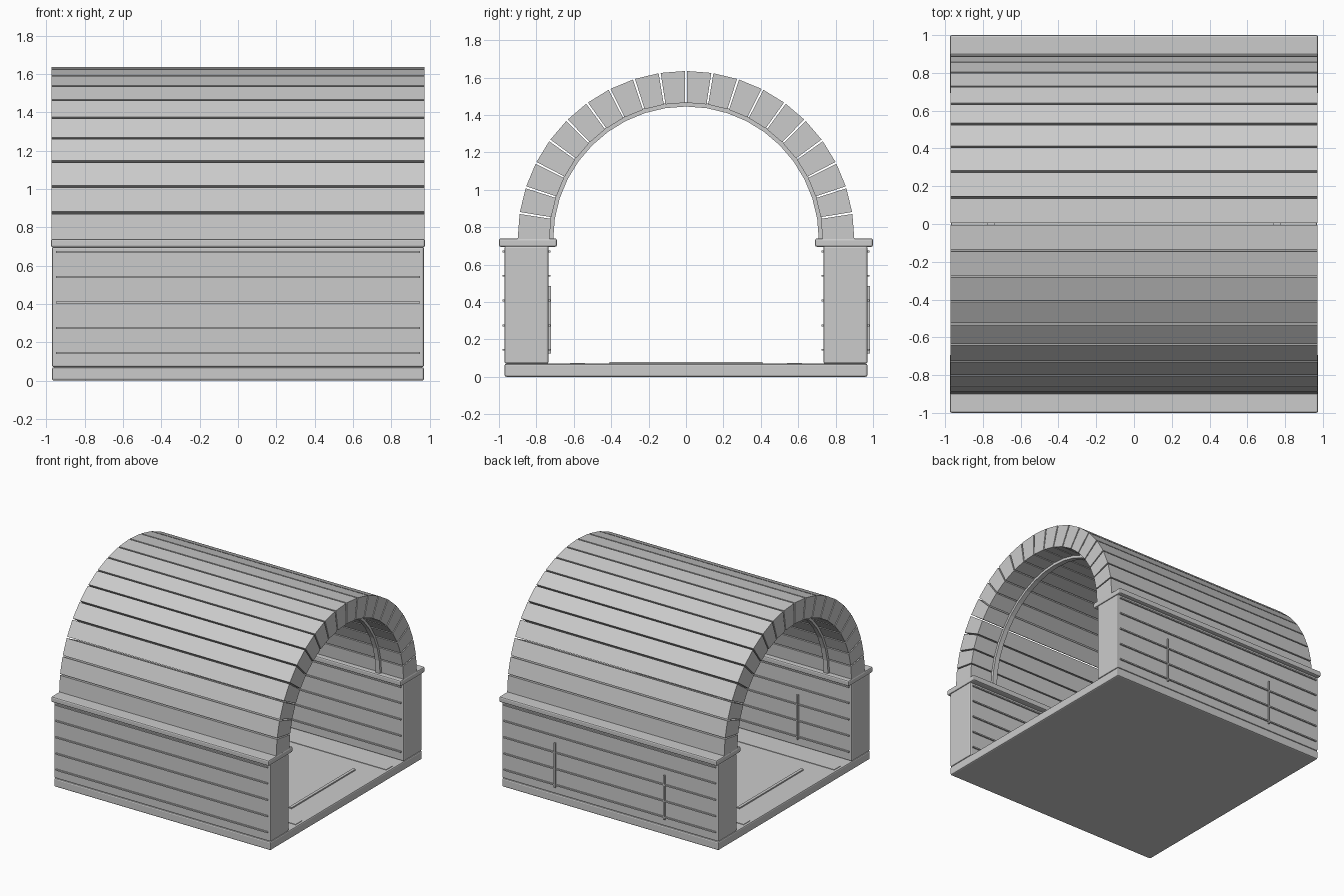
import bpy, bmesh
from math import cos, sin, pi, radians

if "Cube" in bpy.data.objects:
    bpy.data.objects.remove(bpy.data.objects["Cube"])


def make_object(name, bm, bevel=0.0):
    bmesh.ops.recalc_face_normals(bm, faces=bm.faces)
    mesh = bpy.data.meshes.new(name)
    bm.to_mesh(mesh)
    bm.free()
    ob = bpy.data.objects.new(name, mesh)
    bpy.context.collection.objects.link(ob)
    if bevel:
        mod = ob.modifiers.new("edge_bevel", 'BEVEL')
        mod.width = bevel
        mod.segments = 2
    return ob


def add_box(bm, x0, x1, y0, y1, z0, z1):
    verts = bmesh.ops.create_cube(bm, size=1)['verts']
    for v in verts:
        v.co.x = x1 if v.co.x > 0 else x0
        v.co.y = y1 if v.co.y > 0 else y0
        v.co.z = z1 if v.co.z > 0 else z0


def box(name, dims, bevel=0.0):
    bm = bmesh.new()
    add_box(bm, *dims)
    return make_object(name, bm, bevel)


def add_arc_block(bm, x0, x1, r0, r1, a0, a1):
    # Wedge-shaped block with flat inner and outer faces
    pts = [(r0, a0), (r1, a0), (r1, a1), (r0, a1)]
    rings = [[bm.verts.new((x, r * cos(a), CZ + r * sin(a))) for r, a in pts]
             for x in (x0, x1)]
    bm.faces.new(rings[0])
    bm.faces.new(rings[1])
    for i in range(4):
        j = (i + 1) % 4
        bm.faces.new((rings[0][i], rings[0][j], rings[1][j], rings[1][i]))


HALF = 0.97
CZ = 0.735
N = 20
STEP = pi / N
GAP = radians(0.35)

# Floor slab
box("floor_slab", (-HALF, HALF, -HALF, HALF, 0, 0.07), 0.01)

# Side walls, caps and mortar strips
for label, s in (("front", -1), ("back", 1)):
    y0, y1 = sorted((s * 0.735, s * 0.97))
    box(label + "_wall", (-HALF, HALF, y0, y1, 0.07, 0.70), 0.01)
    c0, c1 = sorted((s * 0.69, s * 1.0))
    box(label + "_wall_cap", (-0.975, 0.975, c0, c1, 0.695, 0.74), 0.01)

    bm = bmesh.new()
    for z in (0.145, 0.275, 0.407, 0.54, 0.67):
        add_box(bm, -0.95, 0.95, y0 - 0.011, y0 + 0.01, z - 0.005, z + 0.005)
        add_box(bm, -0.95, 0.95, y1 - 0.01, y1 + 0.011, z - 0.005, z + 0.005)
    make_object(label + "_wall_course_strips", bm)

    # Upright joints on the rear face of each wall
    bm = bmesh.new()
    for x in (-0.49, 0.49):
        add_box(bm, x - 0.006, x + 0.006, y1 - 0.01, y1 + 0.014, 0.125, 0.485)
    make_object(label + "_wall_upright_joints", bm)

    # Long floor gutter strip
    g0, g1 = sorted((s * 0.54, s * 0.62))
    box(label + "_floor_gutter", (-0.95, 0.95, g0, g1, 0.06, 0.074))

# Vault of separate wedge courses
bm = bmesh.new()
for i in range(N):
    a0 = i * STEP + (GAP if i else 0)
    a1 = (i + 1) * STEP - (GAP if i < N - 1 else 0)
    add_arc_block(bm, -0.972, 0.972, 0.73, 0.90, a0, a1)
make_object("vault_courses", bm)

# Inner ribs and floor cross strips near each opening
for label, x in (("left", -0.755), ("right", 0.755)):
    bm = bmesh.new()
    for i in range(N):
        add_arc_block(bm, x - 0.02, x + 0.02, 0.71, 0.735, i * STEP, (i + 1) * STEP)
    bmesh.ops.remove_doubles(bm, verts=bm.verts, dist=1e-4)
    inner = [f for f in bm.faces if not all(len(e.link_faces) == 2 for e in f.edges)
             and max(v.co.x for v in f.verts) - min(v.co.x for v in f.verts) > 0.01
             and abs(f.normal.x) < 0.5
             and len({round(v.co.y ** 2 + (v.co.z - CZ) ** 2, 4) for v in f.verts}) > 1
             and min(v.co.z for v in f.verts) > CZ + 0.01]
    bmesh.ops.delete(bm, geom=inner, context='FACES')
    make_object(label + "_vault_rib", bm)
    box(label + "_floor_strip", (x - 0.012, x + 0.012, -0.41, 0.41, 0.06, 0.08))
